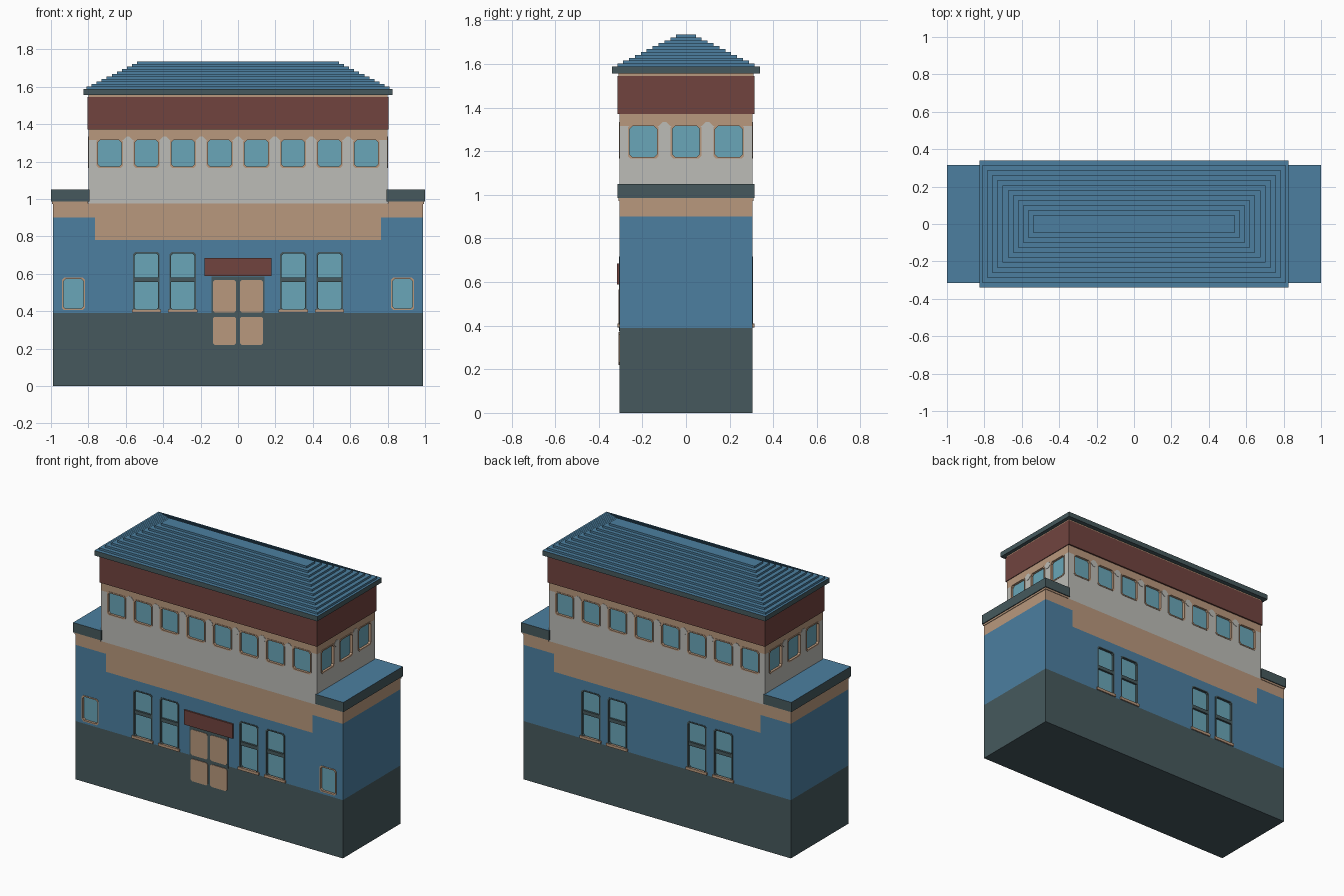
import bpy, bmesh, math
from mathutils import Matrix, Vector

if "Cube" in bpy.data.objects:
    bpy.data.objects.remove(bpy.data.objects["Cube"])


def material(name, hex_code):
    def linear(c):
        return c / 12.92 if c <= 0.04045 else ((c + 0.055) / 1.055) ** 2.4
    color = [linear(v / 255) for v in bytes.fromhex(hex_code)] + [1.0]
    mat = bpy.data.materials.new(name)
    mat.use_nodes = True
    mat.diffuse_color = color
    mat.node_tree.nodes["Principled BSDF"].inputs["Base Color"].default_value = color
    return mat


SLATE = material("dark slate", "46595d")
BLUE = material("wall blue", "4c7fa0")
TAN = material("tan trim", "b9987d")
PALE = material("pale grey", "bcbcb7")
RED = material("brick red", "71443f")
GLASS = material("window glass", "6aa6b8")

FRONT, BACK, LEFT, RIGHT = 0, math.pi, math.pi / 2, -math.pi / 2
BODY_Y, TOWER_X, TOWER_Z = 0.305, 0.80, 0.975


def finish(name, bm, mats):
    bmesh.ops.recalc_face_normals(bm, faces=bm.faces)
    mesh = bpy.data.meshes.new(name)
    bm.to_mesh(mesh)
    bm.free()
    for m in mats:
        mesh.materials.append(m)
    obj = bpy.data.objects.new(name, mesh)
    bpy.context.collection.objects.link(obj)
    return obj


def box_mesh(lo, hi):
    bm = bmesh.new()
    lo, hi = Vector(lo), Vector(hi)
    place = Matrix.Translation((lo + hi) / 2) @ Matrix.Diagonal((*(hi - lo), 1))
    bmesh.ops.create_cube(bm, size=1, matrix=place)
    return bm


def box(name, lo, hi, side, top=None):
    bm = box_mesh(lo, hi)
    for f in bm.faces:
        f.material_index = int(f.normal.z > 0.5)
    return finish(name, bm, [side, top or side])


def split(bm, axis, value):
    normal = Vector((0, 0, 0))
    normal[axis] = 1
    bmesh.ops.bisect_plane(bm, geom=bm.verts[:] + bm.edges[:] + bm.faces[:],
                           plane_co=normal * value, plane_no=normal)


def add_rings(bm, angle, wall, rect, chamfer, stages):
    """Loft chamfered rectangles through (inset, height above wall) stages, return the cap."""
    u, z, w, h = rect
    turn = Matrix.Rotation(angle, 3, 'Z')
    previous, first = None, None
    for inset, out in stages:
        a, b = w / 2 - inset, h / 2 - inset
        c = chamfer
        outline = [(a, c - b), (a, b - c), (a - c, b), (c - a, b),
                   (-a, b - c), (-a, c - b), (c - a, -b), (a - c, -b)]
        ring = [bm.verts.new(turn @ Vector((u + p, -wall - out, z + q))) for p, q in outline]
        if previous:
            for i in range(8):
                j = (i + 1) % 8
                bm.faces.new((previous[i], previous[j], ring[j], ring[i]))
        first = first or ring
        previous = ring
    return bm.faces.new(previous), first


def plate(name, angle, wall, rect, chamfer, height, mat):
    bm = bmesh.new()
    _, base = add_rings(bm, angle, wall, rect, chamfer, [(0, -0.002), (0, height)])
    bm.faces.new(base[::-1])
    return finish(name, bm, [mat])


def window(name, angle, wall, rect, frame):
    """Proud frame with a recessed pane."""
    bm = bmesh.new()
    cap, _ = add_rings(bm, angle, wall, rect, 0.012,
                       [(0, -0.002), (0, 0.003), (0.008, 0.003), (0.008, -0.013)])
    cap.material_index = 1
    return finish(name, bm, [frame, GLASS])


def cut_openings(wall_obj, openings):
    bm = bmesh.new()
    for angle, wall, rect in openings:
        _, base = add_rings(bm, angle, wall, rect, 0.01, [(0.004, -0.02), (0.004, 0.05)])
        bm.faces.new(base[::-1])
    cutter = finish("opening_cutter", bm, [])
    cutter.hide_render = True
    mod = wall_obj.modifiers.new("openings", 'BOOLEAN')
    mod.operation, mod.solver, mod.object = 'DIFFERENCE', 'EXACT', cutter
    bpy.context.view_layer.objects.active = wall_obj
    bpy.ops.object.modifier_apply(modifier=mod.name)
    bpy.data.objects.remove(cutter)


# Main body: slate base, blue wall, tan band dropping lower on the long sides
bm = box_mesh((-0.99, -BODY_Y, 0), (0.99, BODY_Y, TOWER_Z))
for height in (0.39, 0.78, 0.90):
    split(bm, 2, height)
for x in (-0.765, 0.765):
    split(bm, 0, x)
for f in bm.faces:
    c = f.calc_center_median()
    if c.z < 0.39:
        f.material_index = 0
    elif c.z > 0.90 or (c.z > 0.78 and abs(c.x) < 0.765):
        f.material_index = 2
    else:
        f.material_index = 1
body = finish("main_body", bm, [SLATE, BLUE, TAN])

# Upper storey: pale wall with tan head band
bm = box_mesh((-TOWER_X, -BODY_Y, TOWER_Z), (TOWER_X, BODY_Y, 1.38))
split(bm, 2, 1.315)
for f in bm.faces:
    f.material_index = int(f.calc_center_median().z > 1.315)
tower = finish("upper_storey", bm, [PALE, TAN])

# Upper storey windows, with pale peaks between them
upper = []
for angle, wall, count in ((FRONT, BODY_Y, 8), (BACK, BODY_Y, 8),
                           (LEFT, TOWER_X, 3), (RIGHT, TOWER_X, 3)):
    for i in range(count):
        u = (i - (count - 1) / 2) * 0.196
        rect = (u, 1.244, 0.14, 0.157)
        upper.append((angle, wall, rect))
        window("upper_window", angle, wall, rect, TAN)
        if i < count - 1:
            plate("wall_peak", angle, wall, (u + 0.098, 1.31, 0.054, 0.045), 0.018, 0.002, PALE)
cut_openings(tower, upper)

# Ground floor windows with crossbar and sill, front and back
lower = []
for angle in (FRONT, BACK):
    for u in (-0.49, -0.295, 0.295, 0.49):
        rect = (u, 0.558, 0.142, 0.318)
        lower.append((angle, BODY_Y, rect))
        window("tall_window", angle, BODY_Y, rect, SLATE)
        bar = plate("window_crossbar", angle, BODY_Y - 0.013, (u, 0.567, 0.13, 0.024),
                    0.001, 0.013, SLATE)
        plate("window_sill", angle, BODY_Y, (u, 0.401, 0.156, 0.018), 0.002, 0.009, TAN)

# Small end windows on the front
for u in (-0.88, 0.88):
    rect = (u, 0.492, 0.124, 0.174)
    lower.append((FRONT, BODY_Y, rect))
    window("small_window", FRONT, BODY_Y, rect, TAN)
cut_openings(body, lower)

# Double door and awning
plate("door_surround", FRONT, BODY_Y, (0, 0.48, 0.285, 0.21), 0.002, 0.002, SLATE)
for u in (-0.072, 0.072):
    plate("door_upper_panel", FRONT, BODY_Y, (u, 0.48, 0.125, 0.172), 0.01, 0.004, TAN)
    plate("door_lower_panel", FRONT, BODY_Y, (u, 0.295, 0.125, 0.15), 0.01, 0.004, TAN)
box("awning", (-0.18, -0.316, 0.588), (0.18, -0.30, 0.685), RED)

# Wing roofs
for name, x0, x1 in (("right_wing_roof", -1.0, -0.795), ("left_wing_roof", 0.795, 1.0)):
    box(name, (x0, -0.315, 0.985), (x1, 0.315, 1.05), SLATE, BLUE)
    box(name + "_lip", (x0 + 0.006, -0.309, 0.972), (x1 - 0.006, 0.309, 0.987), TAN)

# Red fascia, tan cornice line and eave
box("red_fascia", (-0.805, -0.315, 1.37), (0.805, 0.315, 1.545), RED)
box("cornice", (-0.80, -0.31, 1.54), (0.80, 0.31, 1.56), TAN)
box("eave", (-0.825, -0.34, 1.555), (0.825, 0.34, 1.588), SLATE, BLUE)

# Stepped hip roof, inset and raised tier by tier
STEPS = 11
rise = (1.735 - 1.588) / STEPS
bm = box_mesh((-0.81, -0.315, 1.58), (0.81, 0.315, 1.588 + rise))
for step in range(STEPS - 1):
    bm.faces.ensure_lookup_table()
    bm.normal_update()
    top = max(bm.faces, key=lambda f: (round(f.calc_center_median().z, 4), f.normal.z))
    bmesh.ops.inset_region(bm, faces=[top], thickness=0.027, use_even_offset=True)
    new = bmesh.ops.extrude_discrete_faces(bm, faces=[top])["faces"][0]
    bmesh.ops.translate(bm, verts=new.verts, vec=(0, 0, rise))
finish("stepped_roof", bm, [BLUE])
